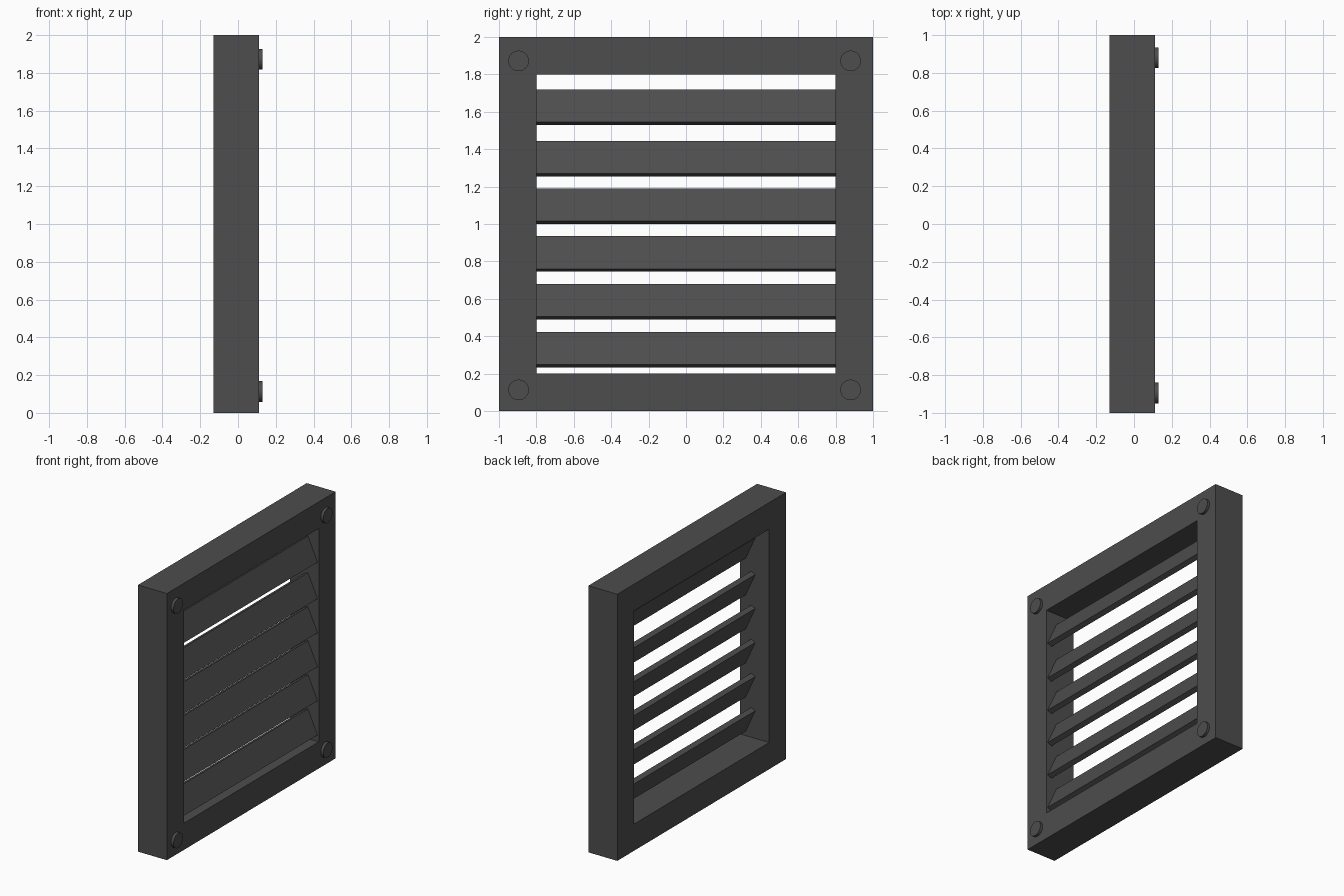
import bpy
import bmesh
from math import pi
from mathutils import Matrix

cube = bpy.data.objects.get("Cube")
if cube:
    bpy.data.objects.remove(cube)

# Single dark grey plastic
grey = bpy.data.materials.new("dark_grey")
grey.use_nodes = True
colour = (0.075, 0.075, 0.075, 1)
grey.diffuse_color = colour
grey.node_tree.nodes["Principled BSDF"].inputs["Base Color"].default_value = colour


def add_object(name, bm):
    bmesh.ops.recalc_face_normals(bm, faces=bm.faces)
    mesh = bpy.data.meshes.new(name)
    bm.to_mesh(mesh)
    bm.free()
    mesh.materials.append(grey)
    obj = bpy.data.objects.new(name, mesh)
    bpy.context.collection.objects.link(obj)
    return obj


# Frame: square ring extruded through its depth
BACK, FRONT = -0.13, 0.11
HALF, OPENING = 1.0, 0.8
corners = [(-1, -1), (1, -1), (1, 1), (-1, 1)]
bm = bmesh.new()
outer = [bm.verts.new((BACK, y * HALF, 1 + z * HALF)) for y, z in corners]
inner = [bm.verts.new((BACK, y * OPENING, 1 + z * OPENING)) for y, z in corners]
for i in range(4):
    j = (i + 1) % 4
    bm.faces.new((outer[i], outer[j], inner[j], inner[i]))
ring = bmesh.ops.extrude_face_region(bm, geom=bm.faces[:], use_keep_orig=True)
moved = [v for v in ring["geom"] if isinstance(v, bmesh.types.BMVert)]
bmesh.ops.translate(bm, verts=moved, vec=(FRONT - BACK, 0, 0))
add_object("frame", bm)

# Louvre slats: tilted planks, low at the front and high at the back
section = [(0.10, 0.015), (0.02, 0.19), (-0.015, 0.175), (0.065, 0)]
for n, base in enumerate((0.233, 0.49, 0.745, 1.0, 1.255, 1.53)):
    bm = bmesh.new()
    plank = bm.faces.new([bm.verts.new((x, -OPENING, base + z)) for x, z in section])
    ends = bmesh.ops.extrude_face_region(bm, geom=[plank], use_keep_orig=True)
    moved = [v for v in ends["geom"] if isinstance(v, bmesh.types.BMVert)]
    bmesh.ops.translate(bm, verts=moved, vec=(0, 2 * OPENING, 0))
    add_object(f"slat_{n + 1}", bm)

# Round screw heads near the corners of the front face
for side, y in (("right", -0.895), ("left", 0.88)):
    for level, z in (("lower", 0.113), ("upper", 1.872)):
        bm = bmesh.new()
        place = Matrix.Translation((FRONT + 0.005, y, z)) @ Matrix.Rotation(pi / 2, 4, "Y")
        bmesh.ops.create_cone(bm, cap_ends=True, segments=32, radius1=0.055,
                              radius2=0.055, depth=0.03, matrix=place)
        screw = add_object(f"screw_{level}_{side}", bm)
        bpy.ops.object.select_all(action="DESELECT")
        screw.select_set(True)
        bpy.context.view_layer.objects.active = screw
        bpy.ops.object.shade_smooth_by_angle()
